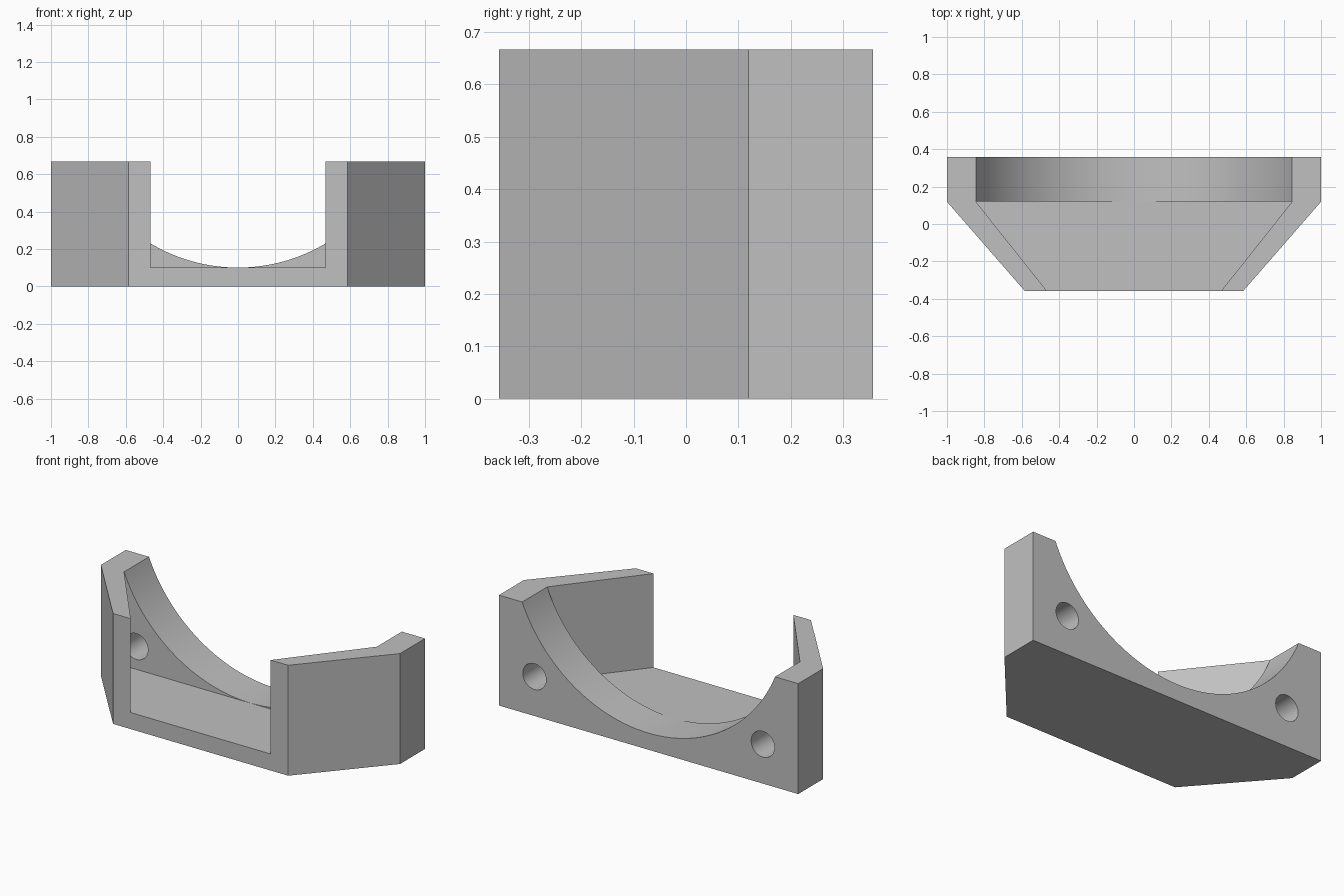
import bpy, bmesh
from math import radians, sqrt
from mathutils import Matrix, Vector

default = bpy.data.objects.get("Cube")
if default:
    bpy.data.objects.remove(default, do_unlink=True)

HEIGHT, FLOOR = 0.667, 0.10
FRONT, BEND, BACK = -0.357, 0.119, 0.357

grey = bpy.data.materials.new("plain grey")
grey.use_nodes = True
colour = (0.53, 0.53, 0.53, 1)
grey.diffuse_color = colour
grey.node_tree.nodes["Principled BSDF"].inputs["Base Color"].default_value = colour


def make_object(name, bm):
    bmesh.ops.recalc_face_normals(bm, faces=bm.faces)
    mesh = bpy.data.meshes.new(name)
    bm.to_mesh(mesh)
    bm.free()
    mesh.materials.append(grey)
    obj = bpy.data.objects.new(name, mesh)
    bpy.context.collection.objects.link(obj)
    return obj


def prism(name, half_outline, z0, z1):
    """Extrude an outline, mirrored across x, from z0 to z1."""
    bm = bmesh.new()
    outline = half_outline + [(-x, y) for x, y in reversed(half_outline)]
    face = bm.faces.new([bm.verts.new((x, y, z0)) for x, y in outline])
    top = bmesh.ops.extrude_face_region(bm, geom=[face])["geom"]
    verts = [v for v in top if isinstance(v, bmesh.types.BMVert)]
    bmesh.ops.translate(bm, verts=verts, vec=(0, 0, z1 - z0))
    return make_object(name, bm)


def bore(name, x, z, radius, segments):
    """Cylinder along y that passes through the back wall."""
    start, end = BEND - 0.0005, BACK + 0.1
    bm = bmesh.new()
    place = Matrix.Translation(Vector((x, (start + end) / 2, z)))
    bmesh.ops.create_cone(bm, cap_ends=True, segments=segments, radius1=radius,
                          radius2=radius, depth=end - start,
                          matrix=place @ Matrix.Rotation(radians(90), 4, "X"))
    return make_object(name, bm)


# Solid block with chamfered front corners
bracket = prism("cradle_bracket",
                [(0.585, FRONT), (1, BEND), (1, BACK)], 0, HEIGHT)

# Tapered channel, open at the front and top
inner, wide, run = 0.467, 0.845, 0.1
slope = (wide - inner) / (BEND - FRONT)
channel = prism("channel_cutter",
                [(inner - slope * run, FRONT - run), (wide, BEND)], FLOOR, HEIGHT + 0.1)

# Round saddle and two bolt holes in the back wall
sag = HEIGHT - FLOOR
radius = (wide ** 2 + sag ** 2) / (2 * sag)
cutters = [channel, bore("saddle_cutter", 0, FLOOR + radius + 0.0005, radius, 192)]
cutters += [bore("bolt_hole_cutter", side * 0.763, 0.238, 0.078, 48) for side in (-1, 1)]

bpy.ops.object.select_all(action="DESELECT")
bpy.context.view_layer.objects.active = bracket
bracket.select_set(True)
for cutter in cutters:
    cutter.hide_render = True
    mod = bracket.modifiers.new(cutter.name, "BOOLEAN")
    mod.operation, mod.solver, mod.object = "DIFFERENCE", "EXACT", cutter
    bpy.ops.object.modifier_apply(modifier=mod.name)
    bpy.data.objects.remove(cutter, do_unlink=True)

bpy.ops.object.shade_smooth_by_angle(angle=radians(20))
